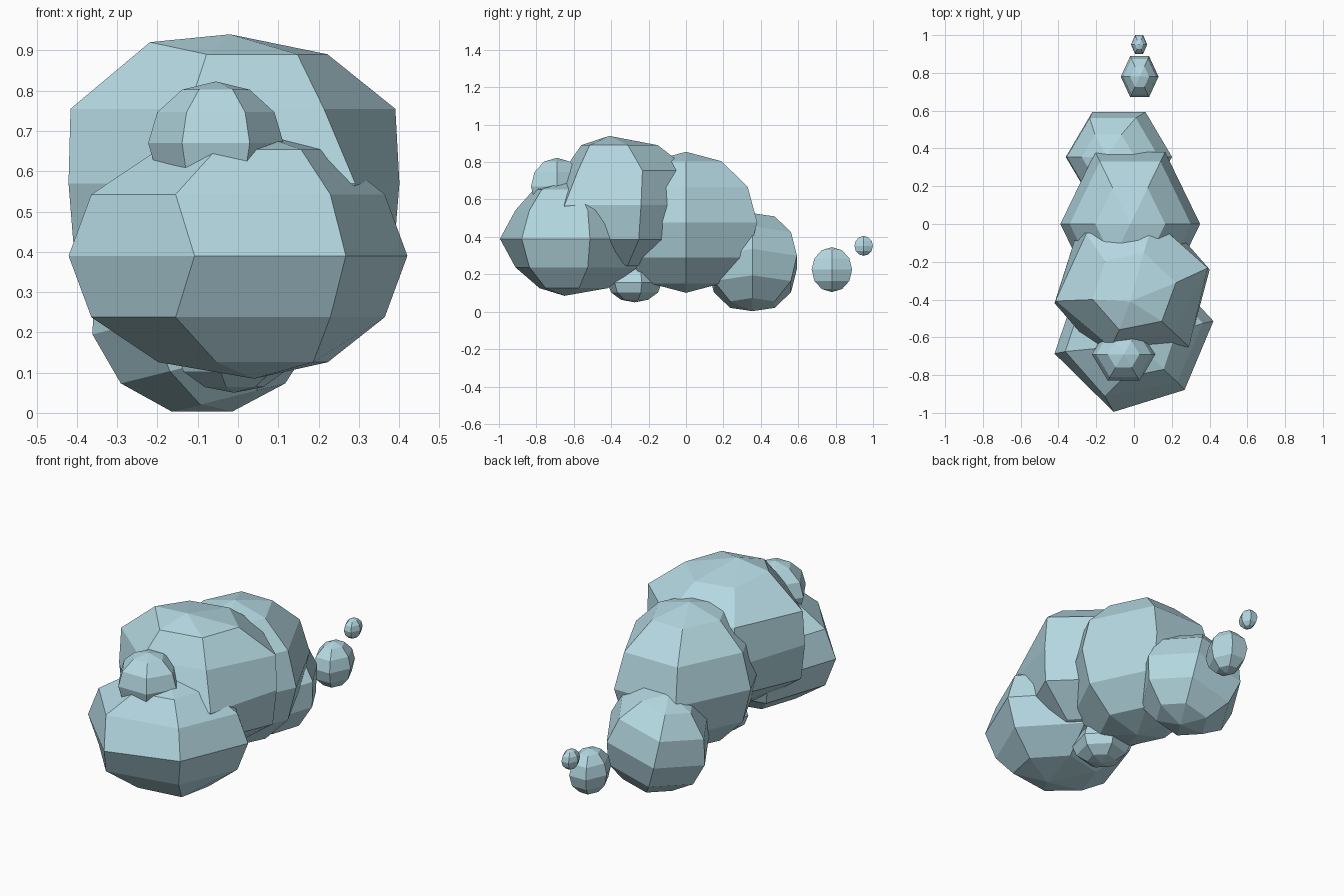
import bpy, bmesh
from math import sin, cos, pi, radians
from mathutils import Vector, Euler

if "Cube" in bpy.data.objects:
    bpy.data.objects.remove(bpy.data.objects["Cube"])

mat = bpy.data.materials.new("pale_blue")
mat.diffuse_color = (0.46, 0.69, 0.76, 1)
mat.use_nodes = True
mat.node_tree.nodes["Principled BSDF"].inputs["Base Color"].default_value = mat.diffuse_color


def puff(name, centre, radii, turn=0, pole_shift=(0, 0), tilt=(0, 0, 0), nudges={}, sides=6, rings=6):
    """Flat-shaded low-poly ball; pole_shift slides both poles off the middle,
    nudges moves single vertices, keyed by (ring from bottom, side)."""
    bm = bmesh.new()
    rot = Euler([radians(a) for a in tilt]).to_matrix()

    def point(lat, ang, nudge=(0, 0, 0)):
        s = sin(lat) ** 8
        p = Vector((radii[0] * cos(lat) * cos(ang) + pole_shift[0] * s,
                    radii[1] * cos(lat) * sin(ang) + pole_shift[1] * s,
                    radii[2] * sin(lat)))
        return bm.verts.new(rot @ (p + Vector(nudge)) + Vector(centre))

    loops = [[point(-pi / 2 + pi * r / rings, radians(turn) + 2 * pi * i / sides,
                    nudges.get((r, i), (0, 0, 0))) for i in range(sides)]
             for r in range(1, rings)]
    bottom, top = point(-pi / 2, 0), point(pi / 2, 0)
    for i in range(sides):
        j = (i + 1) % sides
        bm.faces.new((bottom, loops[0][j], loops[0][i]))
        bm.faces.new((top, loops[-1][i], loops[-1][j]))
        for a, b in zip(loops, loops[1:]):
            bm.faces.new((a[i], a[j], b[j], b[i]))
    bmesh.ops.recalc_face_normals(bm, faces=bm.faces)
    mesh = bpy.data.meshes.new(name)
    bm.to_mesh(mesh)
    bm.free()
    mesh.materials.append(mat)
    obj = bpy.data.objects.new(name, mesh)
    bpy.context.collection.objects.link(obj)
    return obj


# Main cloud body, front to back
puff("front_puff", (0, -0.60, 0.39), (0.43, 0.415, 0.305), 12, (0.04, -0.05), nudges={
    (1, 4): (0, .03, 0), (2, 4): (-.04, .03, 0), (3, 4): (.025, 0, 0), (4, 4): (-.04, .03, 0),
    (1, 5): (.03, .02, 0), (2, 5): (-.02, .03, 0), (3, 5): (-.02, .03, 0), (4, 5): (-.02, .03, 0)})
puff("large_puff", (-0.01, -0.33, 0.57), (0.42, 0.43, 0.37), 12, (-0.01, -0.08), nudges={
    (2, 0): (.04, 0, 0), (4, 0): (.045, .02, 0), (5, 0): (.03, 0, 0),
    (2, 3): (-.04, 0, 0), (4, 3): (-.05, 0, 0), (5, 3): (0, 0, .03),
    (4, 4): (0, .03, 0), (3, 5): (.02, 0, 0), (4, 5): (-.02, .03, 0), (5, 5): (.02, 0, 0)})
puff("middle_puff", (-0.02, 0, 0.478), (0.37, 0.44, 0.377))
puff("rear_puff", (-0.08, 0.355, 0.265), (0.29, 0.275, 0.27), 0, tilt=(0, -14, 0))

# Small puffs on the body
puff("upper_puff", (-0.055, -0.69, 0.67), (0.168, 0.16, 0.153))
puff("lower_puff", (-0.01, -0.275, 0.155), (0.15, 0.15, 0.105), 15)

# Loose trailing puffs
puff("trailing_puff", (0.03, 0.78, 0.225), (0.10, 0.125, 0.12))
puff("tiny_trailing_puff", (0.027, 0.95, 0.352), (0.043, 0.057, 0.053))
